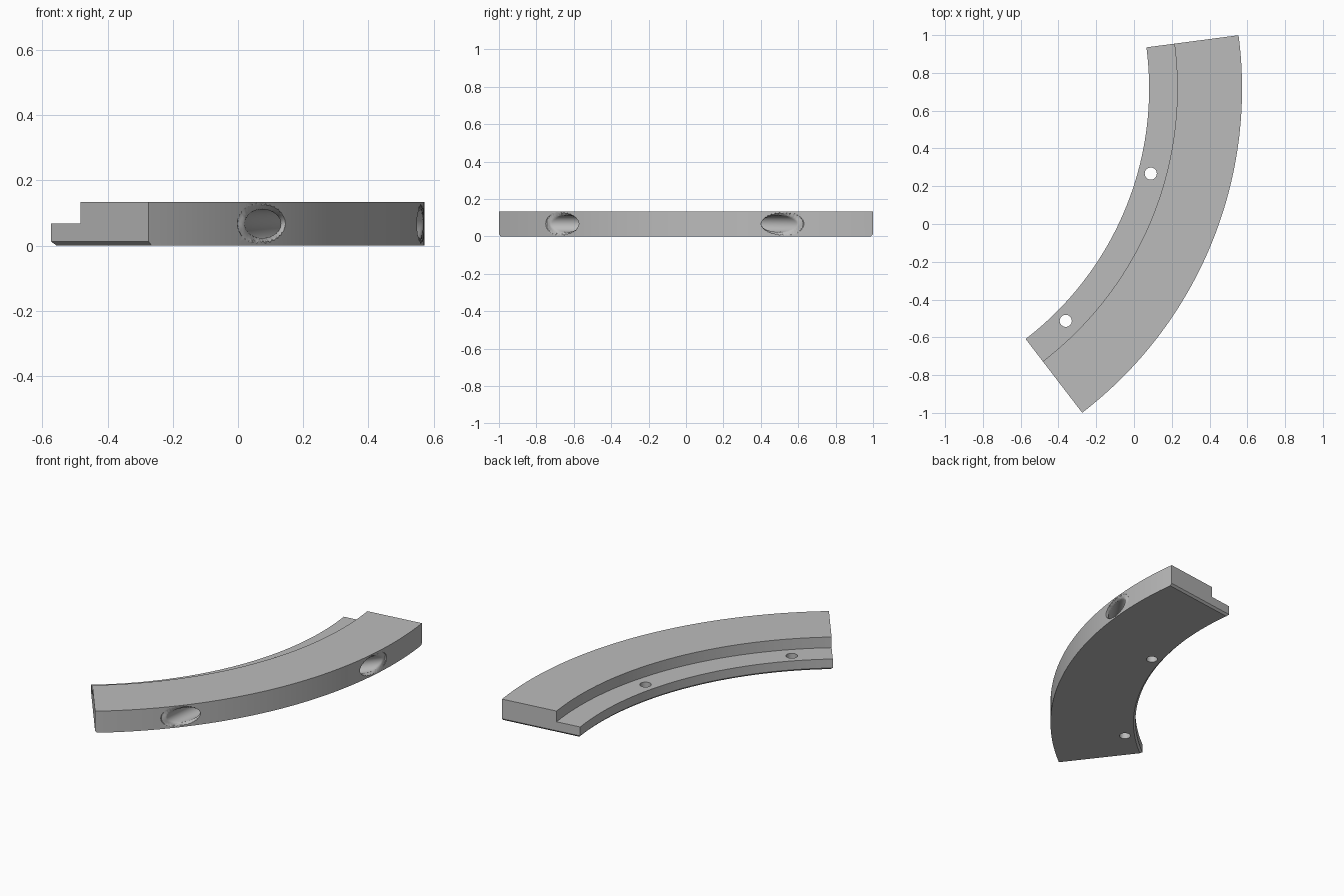
import bpy, bmesh, math
from math import sin, cos, radians, pi

cube = bpy.data.objects.get("Cube")
if cube:
    bpy.data.objects.remove(cube, do_unlink=True)

# Shared dimensions
CX, CY = -1.591, 0.717            # centre of the arc
A0, A1 = radians(-52.5), radians(7.5)
MID = (A0 + A1) / 2
R_IN, R_STEP, R_OUT = 1.671, 1.82, 2.163
H, H_STEP, CH = 0.133, 0.067, 0.012


def polar(r, a, z):
    return (CX + r * cos(a), CY + r * sin(a), z)


def finish(bm, name):
    bmesh.ops.recalc_face_normals(bm, faces=bm.faces)
    mesh = bpy.data.meshes.new(name)
    bm.to_mesh(mesh)
    bm.free()
    ob = bpy.data.objects.new(name, mesh)
    bpy.context.collection.objects.link(ob)
    return ob


def skin(bm, rings):
    for a, b in zip(rings, rings[1:]):
        n = len(a)
        for i in range(n):
            j = (i + 1) % n
            bm.faces.new((a[i], a[j], b[j], b[i]))


# Stepped ring segment: a profile swept along the arc, bottom chamfered at
# the inner edge and at both ends
profile = [(R_IN, CH), (R_IN + CH, 0), (R_OUT, 0), (R_OUT, CH),
           (R_OUT, H), (R_STEP, H), (R_STEP, H_STEP), (R_IN, H_STEP)]
STEPS = 72
bm = bmesh.new()
rings = []
for k in range(STEPS + 1):
    a = A0 + (A1 - A0) * k / STEPS
    inset = 1 if k == 0 else -1 if k == STEPS else 0
    rings.append([bm.verts.new(polar(r, a + (inset * CH / r if z == 0 else 0), z))
                  for r, z in profile])
skin(bm, rings)
for ring in (rings[0], rings[-1]):
    bm.faces.new([ring[i] for i in (0, 3, 4, 5, 6, 7)])
    bm.faces.new(ring[:4])
body = finish(bm, "curved_segment")

# Curved tunnel that enters and leaves through the outer wall, with
# rounded, flared mouths
T_DIST, T_RAD, BORE, SIDES = 4.325, 2.35, 0.044, 32


def flare(beta, phi):
    # the flare starts earliest on the thin side of the mouth
    c = cos(phi)
    start = 15.45 + (1.9 * c if c > 0 else 2.6 * c)
    x = min(1, max(0, (abs(beta) - start) / 0.5))
    return 0.02 * x * x


bm = bmesh.new()
rings = []
for k in range(-127, 128):
    beta = k * 0.15
    b = radians(beta)
    ring = []
    for s in range(SIDES):
        phi = 2 * pi * s / SIDES
        t = BORE + flare(beta, phi)
        rad = T_RAD + t * cos(phi)
        u, v = T_DIST - rad * cos(b), rad * sin(b)
        ring.append(bm.verts.new((CX + u * cos(MID) - v * sin(MID),
                                  CY + u * sin(MID) + v * cos(MID),
                                  0.067 + t * sin(phi))))
    rings.append(ring)
skin(bm, rings)
bm.faces.new(rings[0])
bm.faces.new(rings[-1])
cutters = [finish(bm, "tunnel_cutter")]

# Screw holes through the thin ledge
for n, deg in enumerate((-15, -45)):
    bm = bmesh.new()
    bmesh.ops.create_cone(bm, cap_ends=True, segments=32, radius1=0.032,
                          radius2=0.032, depth=0.4)
    bmesh.ops.translate(bm, verts=bm.verts, vec=polar(1.739, radians(deg), 0.05))
    cutters.append(finish(bm, f"screw_hole_cutter_{n + 1}"))

# Cut the holes and apply
bpy.context.view_layer.objects.active = body
for c in cutters:
    c.hide_render = True
    mod = body.modifiers.new(c.name, 'BOOLEAN')
    mod.operation, mod.solver, mod.object = 'DIFFERENCE', 'EXACT', c
    bpy.ops.object.modifier_apply(modifier=mod.name)
for c in cutters:
    bpy.data.objects.remove(c, do_unlink=True)

# Plain grey material and smooth curved walls
mat = bpy.data.materials.new("plain_grey")
mat.use_nodes = True
grey = (0.5, 0.5, 0.5, 1)
mat.diffuse_color = grey
mat.node_tree.nodes["Principled BSDF"].inputs["Base Color"].default_value = grey
body.data.materials.clear()
body.data.materials.append(mat)
for p in body.data.polygons:
    p.material_index = 0
bpy.ops.object.select_all(action='DESELECT')
body.select_set(True)
bpy.context.view_layer.objects.active = body
bpy.ops.object.shade_smooth_by_angle(angle=radians(30))
